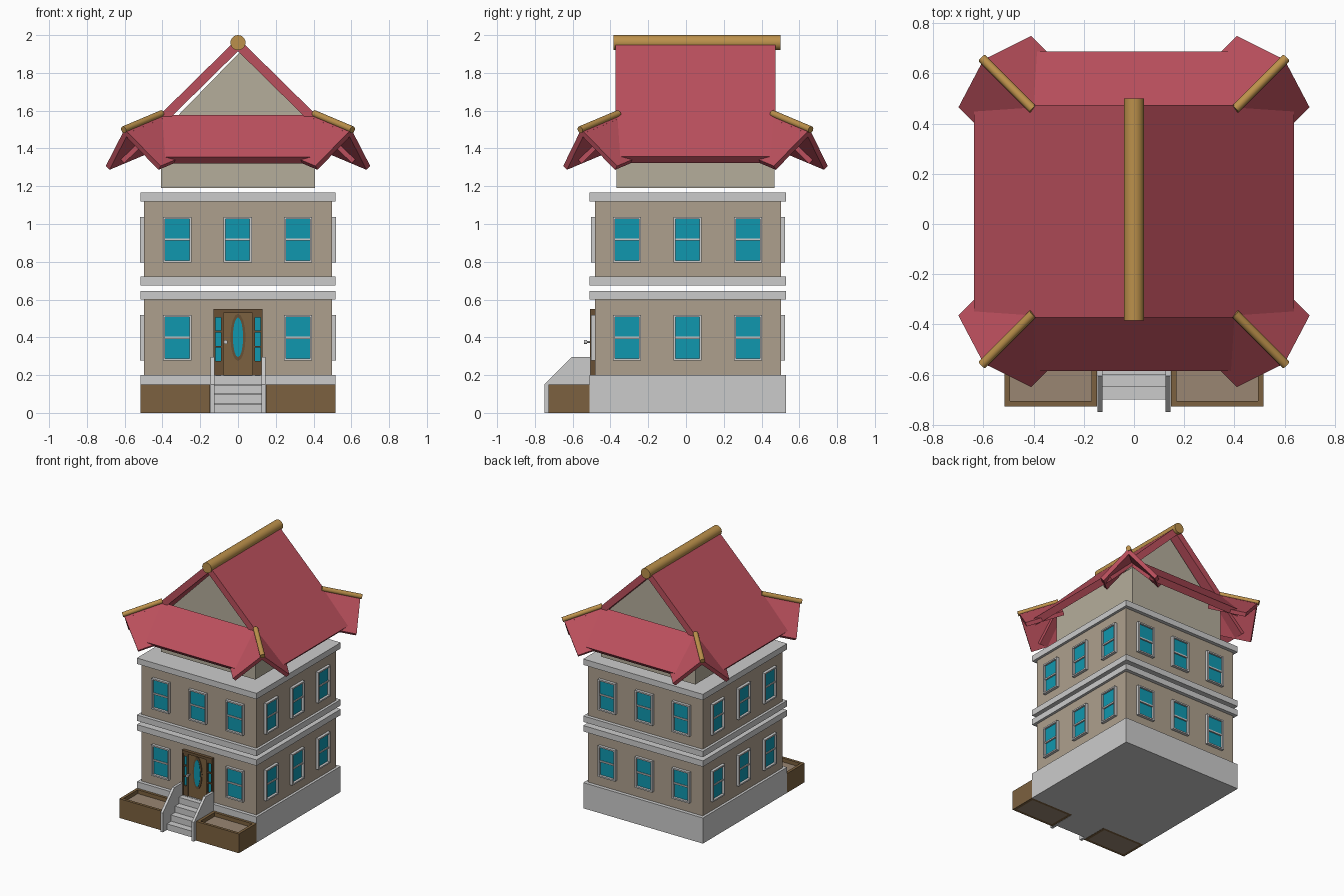
import bpy, bmesh, math
from mathutils import Matrix, Vector

if "Cube" in bpy.data.objects:
    bpy.data.objects.remove(bpy.data.objects["Cube"])


def material(name, r, g, b):
    m = bpy.data.materials.new(name)
    m.diffuse_color = (r, g, b, 1)
    m.use_nodes = True
    m.node_tree.nodes["Principled BSDF"].inputs["Base Color"].default_value = m.diffuse_color
    return m


RED = material("roof_red", 0.50, 0.08, 0.11)
WALL = material("wall_tan", 0.42, 0.35, 0.27)
CREAM = material("attic_cream", 0.46, 0.42, 0.33)
GLASS = material("glass_teal", 0.005, 0.31, 0.43)
BROWN = material("wood_brown", 0.20, 0.12, 0.05)
TRIM = material("wood_dark", 0.14, 0.08, 0.035)
GOLD = material("pole_gold", 0.50, 0.28, 0.07)
SOIL = material("soil", 0.32, 0.24, 0.17)


def finish(name, bm, mat=None):
    bmesh.ops.recalc_face_normals(bm, faces=bm.faces[:])
    me = bpy.data.meshes.new(name)
    bm.to_mesh(me)
    bm.free()
    ob = bpy.data.objects.new(name, me)
    bpy.context.collection.objects.link(ob)
    if mat:
        me.materials.append(mat)
    return ob


def add_box(bm, lo, hi, M=Matrix()):
    lo, hi = Vector(lo), Vector(hi)
    S = Matrix.Translation((lo + hi) / 2) @ Matrix.Diagonal((*(hi - lo), 1))
    bmesh.ops.create_cube(bm, size=1, matrix=M @ S)


def box(name, lo, hi, mat=None):
    bm = bmesh.new()
    add_box(bm, lo, hi)
    return finish(name, bm, mat)


def prism(name, pts, push, mat=None):
    """Polygon pushed along a vector."""
    bm = bmesh.new()
    f = bm.faces.new([bm.verts.new(p) for p in pts])
    r = bmesh.ops.extrude_face_region(bm, geom=[f])
    bmesh.ops.translate(bm, vec=Vector(push),
                        verts=[v for v in r["geom"] if isinstance(v, bmesh.types.BMVert)])
    return finish(name, bm, mat)


def slab(name, o, e1, e2, t, mat):
    """Roof sheet with its top at the given corner and edges, thickness downward."""
    o, e1, e2 = Vector(o), Vector(e1), Vector(e2)
    n = e1.cross(e2).normalized()
    if n.z > 0:
        n = -n
    return prism(name, [o, o + e1, o + e1 + e2, o + e2], n * t, mat)


def rod(name, a, b, r, mat=None, sides=24):
    a, b = Vector(a), Vector(b)
    d = b - a
    bm = bmesh.new()
    M = Matrix.Translation((a + b) / 2) @ d.to_track_quat('Z', 'Y').to_matrix().to_4x4()
    bmesh.ops.create_cone(bm, cap_ends=True, segments=sides, radius1=r, radius2=r,
                          depth=d.length, matrix=M)
    ob = finish(name, bm, mat)
    for p in ob.data.polygons:
        p.use_smooth = len(p.vertices) == 4
    return ob


# Foundation, two storeys and ledges
box("foundation", (-.517, -.51, 0), (.517, .53, .2))
box("lower_wall", (-.497, -.482, .2), (.497, .502, .6), WALL)
box("upper_wall", (-.497, -.482, .72), (.497, .502, 1.12), WALL)
for n, z in (("lower_cornice", .6), ("floor_band", .675), ("upper_cornice", 1.12)):
    box(n, (-.517, -.51, z), (.517, .53, z + .046))

# Windows on all four sides
frames, panes = bmesh.new(), bmesh.new()
for side in range(4):
    half = .497 if side % 2 else .492
    M = Matrix.Translation((0, .01, 0)) @ Matrix.Rotation(side * math.pi / 2, 4, 'Z')
    for z in (.277, .797):
        for x in (-.322, -.002, .318):
            if side == 0 and z < .5 and abs(x) < .1:
                continue
            W, H, b = .075, .241, .011
            y0, y1 = -half - .022, -half + .005
            for sx in (-1, 1):
                xs = sorted((x + sx * W, x + sx * (W - b)))
                add_box(frames, (xs[0], y0, z), (xs[1], y1, z + H), M)
            for zz in (z, z + H - b):
                add_box(frames, (x - W + b, y0, zz), (x + W - b, y1, zz + b), M)
            mid = z + H / 2
            add_box(frames, (x - W + b, y0 + .008, mid - .006), (x + W - b, y1, mid + .006), M)
            add_box(panes, (x - W + b, -half - .003, z + b), (x + W - b, y1, mid), M)
            add_box(panes, (x - W + b, -half - .008, mid), (x + W - b, y1, z + H - b), M)
finish("window_frames", frames)
finish("window_panes", panes, GLASS)

# Entrance: surround, door, sidelights, oval glass and handle
wood, glass = bmesh.new(), bmesh.new()
for a, b in ((-.13, -.12), (-.09, -.078), (.078, .09), (.12, .13)):
    add_box(wood, (a, -.507, .2), (b, -.48, .55))
add_box(wood, (-.13, -.507, .53), (.13, -.48, .55))
for s in (-1, 1):
    xs = sorted((s * .09, s * .12))
    for a, b in ((.2, .275), (.345, .355), (.425, .435), (.505, .53)):
        add_box(wood, (xs[0], -.502, a), (xs[1], -.48, b))
    add_box(glass, (xs[0], -.492, .275), (xs[1], -.48, .505))
finish("door_surround", wood, TRIM)
box("door", (-.078, -.498, .2), (.078, -.48, .53), BROWN)


def oval(bm, rx, rz, y):
    M = (Matrix.Translation((0, y, .4)) @ Matrix.Diagonal((rx, 1, rz, 1))
         @ Matrix.Rotation(math.pi / 2, 4, 'X'))
    bmesh.ops.create_cone(bm, cap_ends=True, segments=16, radius1=1, radius2=1,
                          depth=.01, matrix=M)


ring = bmesh.new()
oval(ring, .04, .125, -.498)
finish("door_oval_rim", ring, TRIM)
oval(glass, .027, .105, -.501)
finish("door_glass", glass, GLASS)
rod("handle_stem", (-.065, -.495, .375), (-.065, -.53, .375), .005, None, 12)
rod("handle_knob", (-.065, -.525, .375), (-.065, -.54, .375), .011, None, 12)

# Front steps with sloped side walls
steps = bmesh.new()
for i in range(4):
    add_box(steps, (-.127, -.7 + .05 * i, .05 * i), (.127, -.5, .05 * (i + 1) - .002))
finish("steps", steps)
for s, n in ((-1, "left"), (1, "right")):
    prof = [(-.75, 0), (-.75, .15), (-.605, .295), (-.505, .295), (-.505, 0)]
    prism(n + "_stair_wall", [(s * .125, y, z) for y, z in prof], (s * .02, 0, 0))

    # Planter boxes beside the steps
    x0, x1 = sorted((s * .147, s * .517))
    p = bmesh.new()
    add_box(p, (x0, -.727, 0), (x1, -.705, .15))
    add_box(p, (x0, -.53, 0), (x1, -.51, .15))
    add_box(p, (x0, -.705, 0), (x0 + .022, -.53, .15))
    add_box(p, (x1 - .022, -.705, 0), (x1, -.53, .15))
    finish(n + "_planter", p, BROWN)
    box(n + "_planter_soil", (x0 + .022, -.705, 0), (x1 - .022, -.53, .12), SOIL)

# Attic walls and gable panels
CY = .05
box("attic_wall", (-.408, CY - .418, 1.19), (.408, CY + .418, 1.5), CREAM)
for s, n in ((-1, "front"), (1, "back")):
    prism(n + "_gable", [(-.39, CY + s * .36, 1.5), (.42, CY + s * .36, 1.5),
                         (.01, CY + s * .36, 1.91)], (0, -s * .02, 0), CREAM)
    # Skirt roof below each gable
    slab(n + "_skirt_roof", (-.41, CY + s * .415, 1.577), (.82, 0, 0),
         (0, s * .222, -.222), .05, RED)

# Main roof slopes, upturned corner sheets and hip poles
for sx, nx in ((-1, "left"), (1, "right")):
    slab(nx + "_main_roof", (0, CY - .422, 1.985), (0, .847, 0), (sx * .637, 0, -.627), .05, RED)
    for sy, ny in ((-1, "front"), (1, "back")):
        tag = ny + "_" + nx
        P = Vector((sx * .41, CY + sy * .415, 1.582))
        hip = Vector((sx * .19, sy * .19, -.08))
        slab(tag + "_corner_roof_a", P, hip, (-sx * .19, sy * .095, -.195), .03, RED)
        slab(tag + "_corner_roof_b", P, hip, (sx * .1, -sy * .19, -.195), .03, RED)
        rod(tag + "_hip_pole", P - hip * .04, P + hip * 1.03, .018, GOLD)
rod("ridge_pole", (0, -.385, 1.96), (0, .5, 1.96), .04, GOLD)
